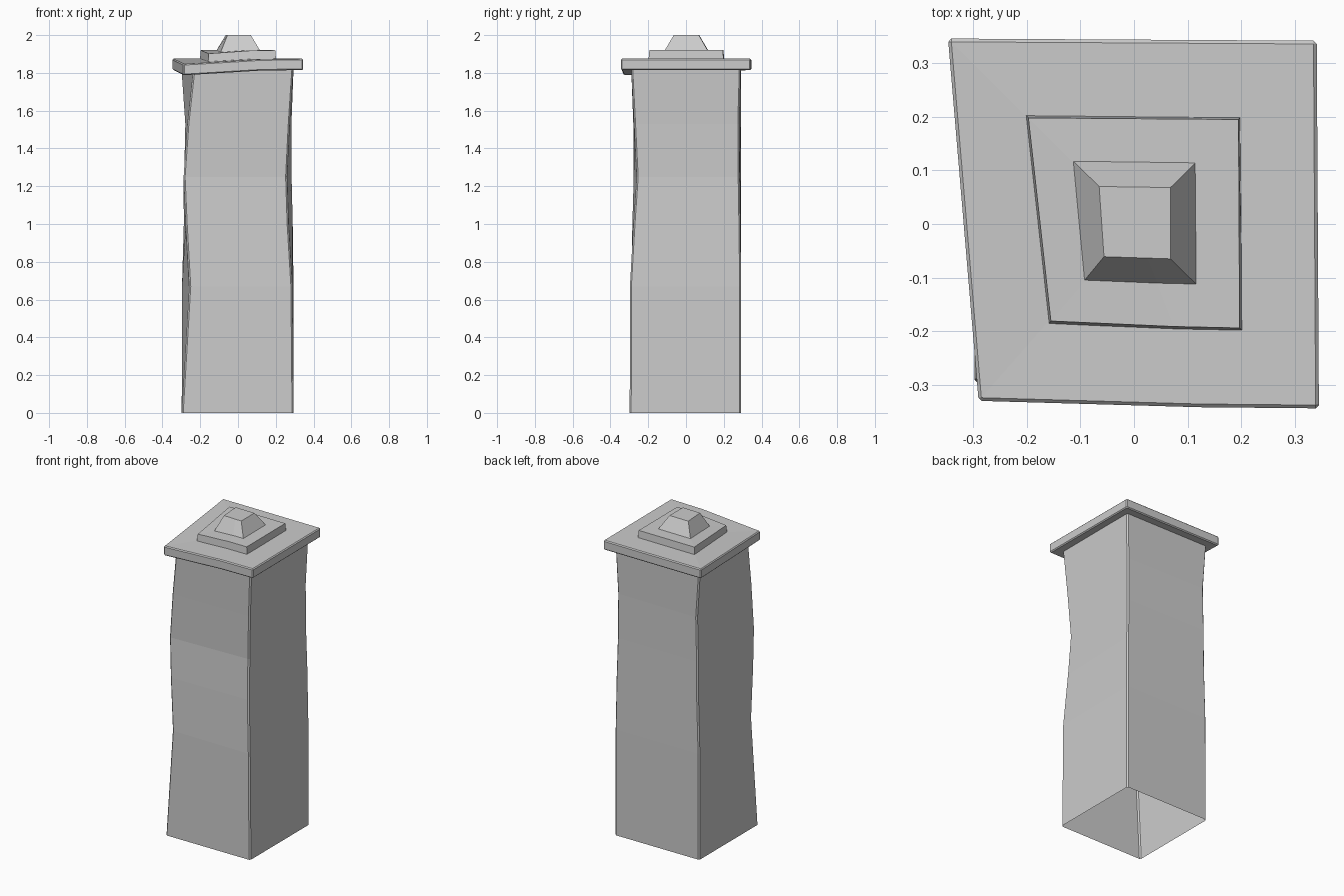
import bpy, bmesh
from mathutils import Vector

if "Cube" in bpy.data.objects:
    bpy.data.objects.remove(bpy.data.objects["Cube"])


def loft(name, rings, capped=True, bevel=0.0):
    """Join stacked rings of points; caps fan around a centre point."""
    bm = bmesh.new()
    loops = [[bm.verts.new(p) for p in r] for r in rings]
    n = len(rings[0])
    for a, b in zip(loops, loops[1:]):
        for i in range(n):
            j = (i + 1) % n
            bm.faces.new((a[i], a[j], b[j], b[i]))
    if capped:
        for ring in (loops[0], loops[-1]):
            z = max(v.co.z for v in ring)
            c = bm.verts.new((0, 0, z))
            for i in range(n):
                bm.faces.new((ring[i], ring[(i + 1) % n], c))
        bmesh.ops.recalc_face_normals(bm, faces=bm.faces)
    me = bpy.data.meshes.new(name)
    bm.to_mesh(me)
    bm.free()
    ob = bpy.data.objects.new(name, me)
    bpy.context.collection.objects.link(ob)
    if bevel:
        m = ob.modifiers.new("worn_edges", 'BEVEL')
        m.width = bevel
        m.segments = 1
        m.limit_method = 'ANGLE'
        m.angle_limit = 0.8
    return ob


def slab_ring(fl, fr, br, bl, z, drop):
    """Four corners plus a bend in the front edge; front left corner sags."""
    bend = Vector(fl).lerp(Vector(fr), 0.65)
    return [(*fl, z - drop), (bend.x, bend.y - drop * 0.1, z - drop * 0.1),
            (*fr, z), (*br, z), (*bl, z)]


# Shaft: worn square column, open underneath; corners FL, FR, BR, BL per level
levels = [
    (0.00, (-.298, -.298), (.294, -.298), (.294, .292), (-.298, .292)),
    (0.67, (-.258, -.290), (.288, -.297), (.294, .292), (-.297, .292)),
    (1.00, (-.277, -.284), (.268, -.278), (.290, .288), (-.287, .291)),
    (1.25, (-.288, -.277), (.260, -.261), (.284, .284), (-.285, .290)),
    (1.53, (-.268, -.279), (.274, -.275), (.283, .282), (-.279, .290)),
    (1.82, (-.236, -.285), (.293, -.290), (.294, .290), (-.300, .292)),
]
loft("pillar_shaft", [[(x, y, z) for x, y in c] for z, *c in levels],
     capped=False, bevel=0.008)

# Wide cap slab
cap = ((-.29, -.33), (.345, -.344), (.341, .342), (-.347, .346))
loft("cap_slab", [slab_ring(*cap, z, 0.028) for z in (1.815, 1.875)], bevel=0.006)

# Smaller step on the cap, sunk slightly into it
step_low = ((-.160, -.188), (.203, -.200), (.199, .200), (-.203, .204))
step_top = ((-.155, -.181), (.197, -.194), (.195, .195), (-.197, .198))
loft("cap_step", [slab_ring(*step_low, 1.855, 0.018),
                  slab_ring(*step_top, 1.92, 0.018)])

# Truncated pyramid finial
fin_low = ((-.094, -.107), (.119, -.115), (.117, .117), (-.116, .120))
fin_top = ((-.056, -.061), (.068, -.065), (.068, .068), (-.065, .070))
loft("finial", [slab_ring(*fin_low, 1.915, 0.01),
                slab_ring(*fin_top, 2.0, 0.0)])
